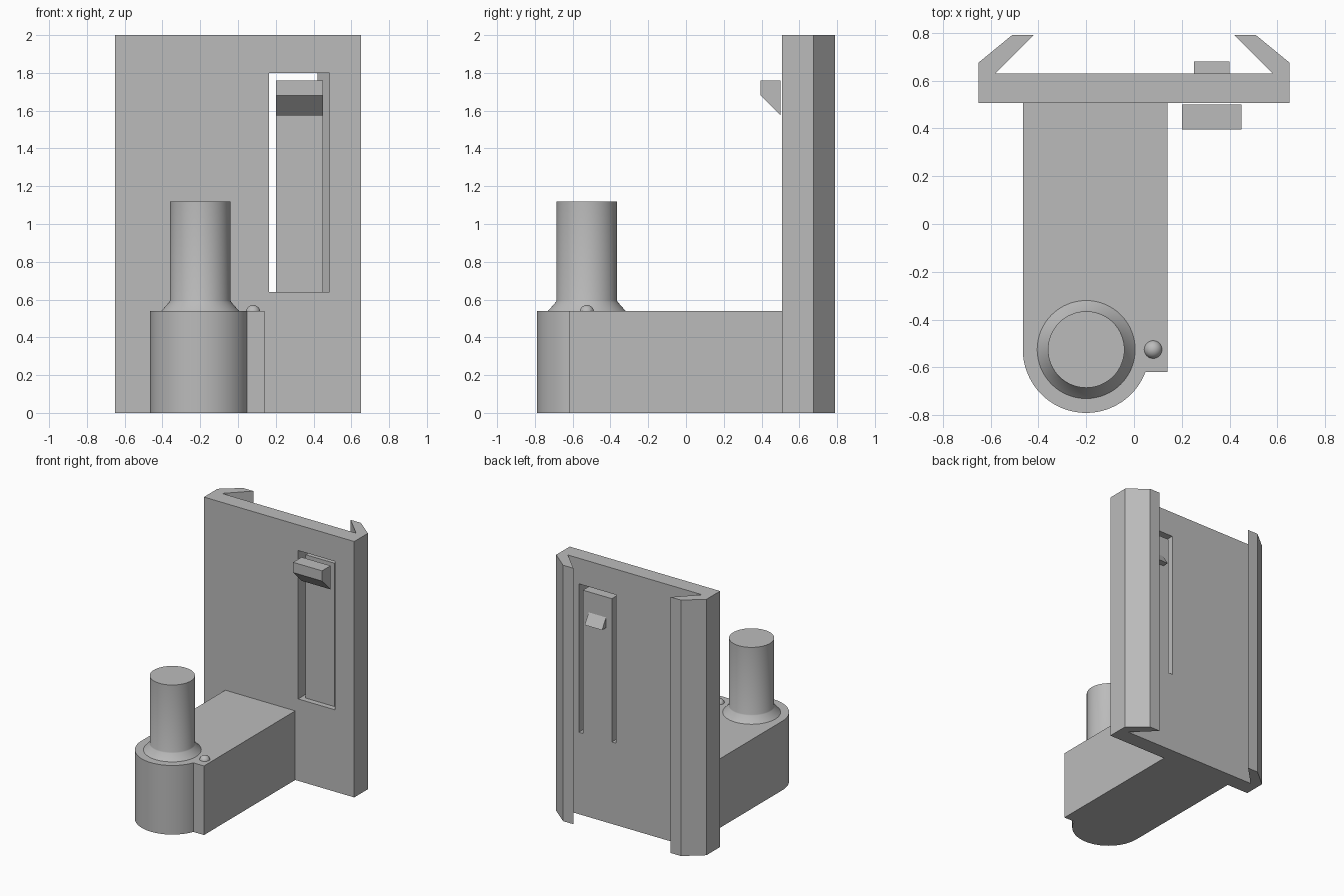
import bpy, bmesh, math
from mathutils import Vector

cube = bpy.data.objects.get("Cube")
if cube:
    bpy.data.objects.remove(cube, do_unlink=True)

grey = bpy.data.materials.new("plain_grey")
grey.use_nodes = True
COLOUR = (0.5, 0.5, 0.5, 1)
grey.diffuse_color = COLOUR
grey.node_tree.nodes["Principled BSDF"].inputs["Base Color"].default_value = COLOUR


def finish(name, bm, smooth=False):
    bmesh.ops.recalc_face_normals(bm, faces=bm.faces)
    mesh = bpy.data.meshes.new(name)
    bm.to_mesh(mesh)
    bm.free()
    mesh.materials.append(grey)
    obj = bpy.data.objects.new(name, mesh)
    bpy.context.collection.objects.link(obj)
    bpy.ops.object.select_all(action='DESELECT')
    obj.select_set(True)
    bpy.context.view_layer.objects.active = obj
    if smooth:
        bpy.ops.object.shade_smooth_by_angle(angle=math.radians(30))
    return obj


def prism(name, points, offset, smooth=False):
    """Extrude a closed outline of 3D points along offset."""
    bm = bmesh.new()
    face = bm.faces.new([bm.verts.new(p) for p in points])
    new = bmesh.ops.extrude_face_region(bm, geom=[face])["geom"]
    verts = [g for g in new if isinstance(g, bmesh.types.BMVert)]
    bmesh.ops.translate(bm, verts=verts, vec=Vector(offset))
    return finish(name, bm, smooth)


def box(name, x, y, z):
    outline = [(x[0], y[0], z[0]), (x[1], y[0], z[0]),
               (x[1], y[1], z[0]), (x[0], y[1], z[0])]
    return prism(name, outline, (0, 0, z[1] - z[0]))


def lathe(name, profile, centre, sides=64):
    """Spin a radius/height profile around a vertical axis."""
    bm = bmesh.new()
    verts = [bm.verts.new((centre[0] + r, centre[1], z)) for r, z in profile]
    edges = [bm.edges.new(pair) for pair in zip(verts, verts[1:])]
    bmesh.ops.spin(bm, geom=verts + edges, cent=(*centre, 0), axis=(0, 0, 1),
                   angle=math.tau, steps=sides)
    bmesh.ops.remove_doubles(bm, verts=bm.verts, dist=0.0005)
    return finish(name, bm, True)


FRONT, BACK, HEIGHT = 0.507, 0.63, 2.0
ARM_TOP = 0.54
PIVOT = (-0.2, -0.525)

# Back plate with a mirrored pair of hooked rails
half = [(0.65, FRONT), (0.65, 0.675), (0.51, 0.79), (0.42, 0.79), (0.58, BACK)]
outline = half + [(-x, y) for x, y in reversed(half)]
plate = prism("back_plate", [(x, y, 0) for x, y in outline], (0, 0, HEIGHT))

# Window through the plate
cutter = box("slot_cutter", (0.165, 0.485), (0.4, 0.72), (0.64, 1.8))
cutter.hide_render = True
cut = plate.modifiers.new("slot", 'BOOLEAN')
cut.operation = 'DIFFERENCE'
cut.solver = 'EXACT'
cut.object = cutter
bpy.context.view_layer.objects.active = plate
bpy.ops.object.modifier_apply(modifier=cut.name)
bpy.data.objects.remove(cutter, do_unlink=True)

# Spring tongue, its finger grip in front and its wedge catch behind
box("spring_tongue", (0.2, 0.45), (0.55, BACK), (0.64, 1.76))
grip = [(0.395, 1.76), (0.5, 1.76), (0.5, 1.575), (0.395, 1.68)]
prism("finger_grip", [(0.2, y, z) for y, z in grip], (0.25, 0, 0))
wedge = [(BACK, 1.6), (0.68, 1.52), (BACK, 1.52)]
prism("rear_catch", [(0.25, y, z) for y, z in wedge], (0.15, 0, 0))

# Arm with a rounded end and a square shoulder
RADIUS, SHOULDER = 0.265, -0.62
end = math.asin((SHOULDER - PIVOT[1]) / RADIUS)
STEPS = 48
arm = [(0.14, SHOULDER), (0.14, FRONT), (PIVOT[0] - RADIUS, FRONT)]
for i in range(STEPS + 1):
    a = -math.pi + (end + math.pi) * i / STEPS
    arm.append((PIVOT[0] + RADIUS * math.cos(a), PIVOT[1] + RADIUS * math.sin(a)))
prism("arm", [(x, y, 0) for x, y in arm], (0, 0, ARM_TOP), True)

# Pivot pin with a flared collar
lathe("pivot_pin", [(0, ARM_TOP), (0.205, ARM_TOP), (0.163, 0.588),
                    (0.16, 0.595), (0.16, 1.12), (0, 1.12)], PIVOT)

# Small detent ball
R = 0.038
ball = [(R * math.sin(math.pi * i / 16), 0.533 - R * math.cos(math.pi * i / 16))
        for i in range(17)]
lathe("detent_ball", ball, (0.08, PIVOT[1]), 32)
